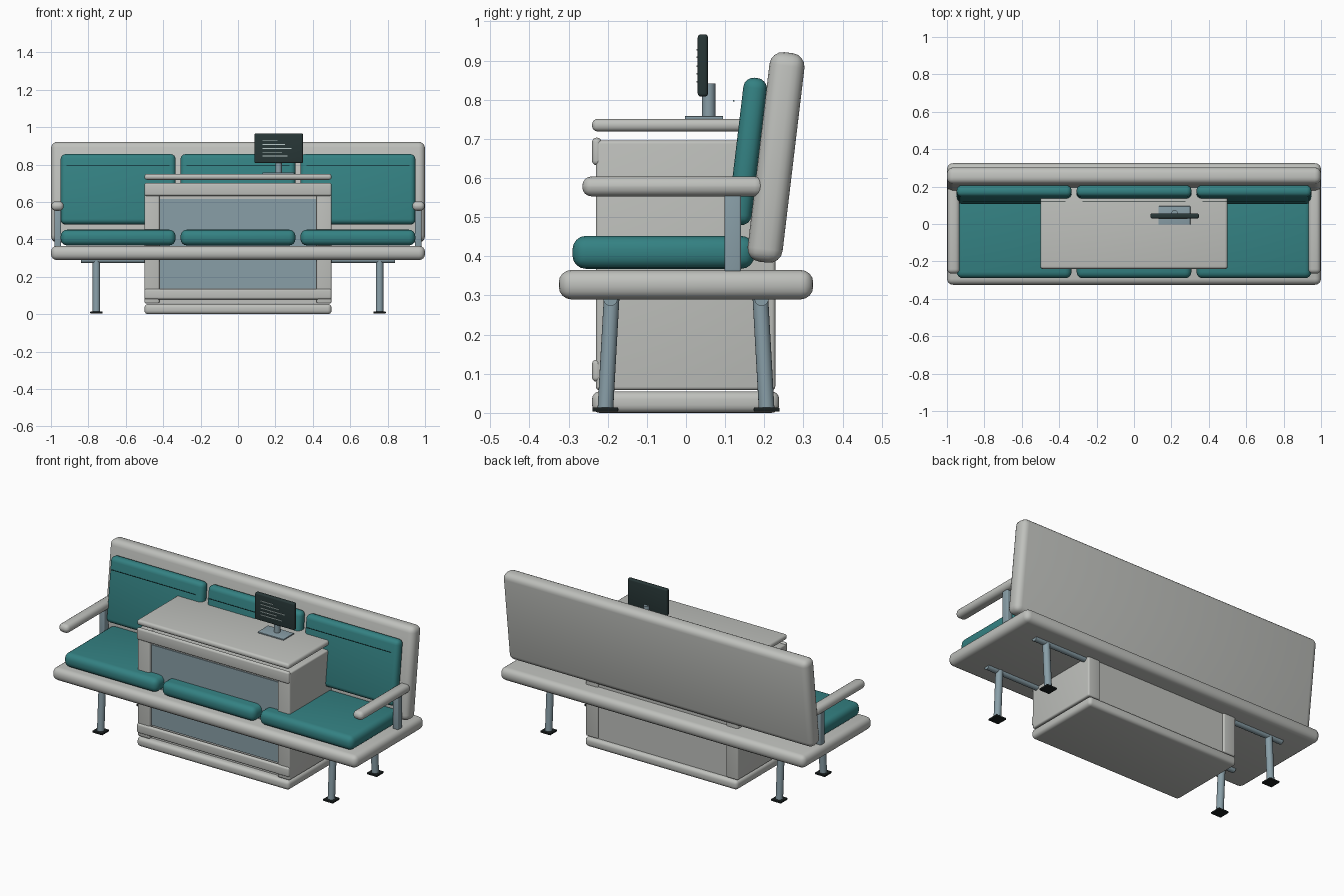
import bpy, bmesh, math
from mathutils import Matrix, Vector

if "Cube" in bpy.data.objects:
    bpy.data.objects.remove(bpy.data.objects["Cube"])


def material(name, rgb):
    m = bpy.data.materials.new(name)
    m.diffuse_color = (*rgb, 1)
    m.use_nodes = True
    m.node_tree.nodes["Principled BSDF"].inputs["Base Color"].default_value = m.diffuse_color
    return m


GREY = material("warm grey", (0.52, 0.53, 0.505))
TEAL = material("teal", (0.034, 0.22, 0.225))
STEEL = material("blue steel", (0.25, 0.345, 0.39))
DARK = material("dark screen", (0.021, 0.038, 0.038))
BLACK = material("black rubber", (0.010, 0.014, 0.014))
PALE = material("pale text", (0.50, 0.60, 0.59))
SEAM = material("dark teal", (0.008, 0.06, 0.065))


def finish(name, bm, mat):
    me = bpy.data.meshes.new(name)
    bm.to_mesh(me)
    bm.free()
    me.materials.append(mat)
    ob = bpy.data.objects.new(name, me)
    bpy.context.collection.objects.link(ob)
    bpy.ops.object.select_all(action='DESELECT')
    ob.select_set(True)
    bpy.context.view_layer.objects.active = ob
    bpy.ops.object.shade_smooth_by_angle(angle=math.radians(38))
    return ob


def box(name, mat, xs, ys, zs, bevel=0.0, tilt=0.0):
    """Rounded box from min/max ranges, tilted about x through its centre."""
    bm = bmesh.new()
    bmesh.ops.create_cube(bm, size=1)
    size = Vector((xs[1] - xs[0], ys[1] - ys[0], zs[1] - zs[0]))
    mid = Vector((sum(xs), sum(ys), sum(zs))) / 2
    bmesh.ops.scale(bm, vec=size, verts=bm.verts)
    if bevel:
        bmesh.ops.bevel(bm, geom=bm.edges[:], offset=bevel, segments=4,
                        profile=0.5, affect='EDGES', clamp_overlap=True)
    bmesh.ops.transform(bm, verts=bm.verts,
                        matrix=Matrix.Translation(mid) @ Matrix.Rotation(tilt, 4, 'X'))
    return finish(name, bm, mat)


def rod(name, mat, a, b, r, sides=20):
    """Cylinder between two points."""
    a, b = Vector(a), Vector(b)
    bm = bmesh.new()
    bmesh.ops.create_cone(bm, cap_ends=True, segments=sides, radius1=r, radius2=r,
                          depth=(b - a).length)
    rot = (b - a).to_track_quat('Z', 'Y').to_matrix().to_4x4()
    bmesh.ops.transform(bm, verts=bm.verts, matrix=Matrix.Translation((a + b) / 2) @ rot)
    return finish(name, bm, mat)


TILT = -math.radians(6.8)

# Bench platform and leaning backrest
box("bench_platform", GREY, (-1, 1), (-0.325, 0.325), (0.29, 0.365), 0.032)
box("backrest", GREY, (-1, 1), (0.185, 0.275), (0.383, 0.922), 0.034, TILT)

# Three seat cushions, back cushions and their seams
for i, x in enumerate((-0.641, 0, 0.641)):
    span = (x - 0.307, x + 0.307)
    box(f"seat_cushion_{i}", TEAL, span, (-0.29, 0.175), (0.368, 0.452), 0.034)
    box(f"back_cushion_{i}", TEAL, span, (0.127, 0.187), (0.479, 0.857), 0.026, TILT)
    rod(f"cushion_seam_{i}", SEAM, (x - 0.275, 0.122, 0.797), (x + 0.275, 0.122, 0.797), 0.0018, 8)

# Armrests, legs and feet on both sides
for side, s in (("left", -1), ("right", 1)):
    xr = sorted((s * 0.932, s * 0.998))
    box(f"armrest_{side}", GREY, xr, (-0.265, 0.2), (0.553, 0.604), 0.024)
    xr = sorted((s * 0.946, s * 0.981))
    box(f"armrest_post_{side}", STEEL, xr, (0.098, 0.141), (0.36, 0.565), 0.006)
    for end, t in (("front", -1), ("back", 1)):
        rod(f"leg_{end}_{side}", STEEL, (s * 0.757, t * 0.206, 0.008),
            (s * 0.757, t * 0.19, 0.295), 0.02)
        fx, fy = s * 0.757, t * 0.206
        box(f"foot_{end}_{side}", BLACK, (fx - 0.033, fx + 0.033),
            (fy - 0.033, fy + 0.033), (0.003, 0.014), 0.003)

# Rails under the platform
for end, t in (("front", -1), ("back", 1)):
    rod(f"under_rail_{end}", STEEL, (-0.84, t * 0.193, 0.291), (0.84, t * 0.193, 0.291), 0.018)

# Desk cabinet: plinth, core, side panels, front frame and inset panel
box("desk_plinth", GREY, (-0.5, 0.5), (-0.24, 0.238), (0.0, 0.055), 0.02)
box("desk_core", GREY, (-0.43, 0.43), (-0.208, 0.219), (0.058, 0.693))
for side, s in (("left", -1), ("right", 1)):
    xr = sorted((s * 0.42, s * 0.5))
    box(f"desk_side_{side}", GREY, xr, (-0.23, 0.228), (0.058, 0.696), 0.009)
box("desk_front_panel", STEEL, (-0.418, 0.418), (-0.215, -0.206), (0.138, 0.615))
box("desk_top_rail", GREY, (-0.5, 0.5), (-0.24, -0.216), (0.633, 0.703), 0.011)
box("desk_bottom_rail", GREY, (-0.5, 0.5), (-0.24, -0.216), (0.08, 0.136), 0.011)

# Raised desk top
box("desk_top", GREY, (-0.5, 0.5), (-0.24, 0.238), (0.719, 0.751), 0.014)

# Monitor with stand
box("monitor_base", STEEL, (0.131, 0.301), (-0.003, 0.095), (0.75, 0.758), 0.002)
rod("monitor_post", STEEL, (0.217, 0.058, 0.755), (0.217, 0.058, 0.842), 0.017)
box("monitor_screen", DARK, (0.088, 0.347), (0.03, 0.056), (0.808, 0.967), 0.008)

# Text rows on the screen
rows = ((0.928, 0.13, 0.21), (0.908, 0.13, 0.25), (0.886, 0.13, 0.285),
        (0.866, 0.13, 0.235), (0.846, 0.13, 0.265))
for i, (z, x0, x1) in enumerate(rows):
    box(f"text_row_{i}", PALE, (x0, x1), (0.027, 0.031), (z - 0.002, z + 0.002))
